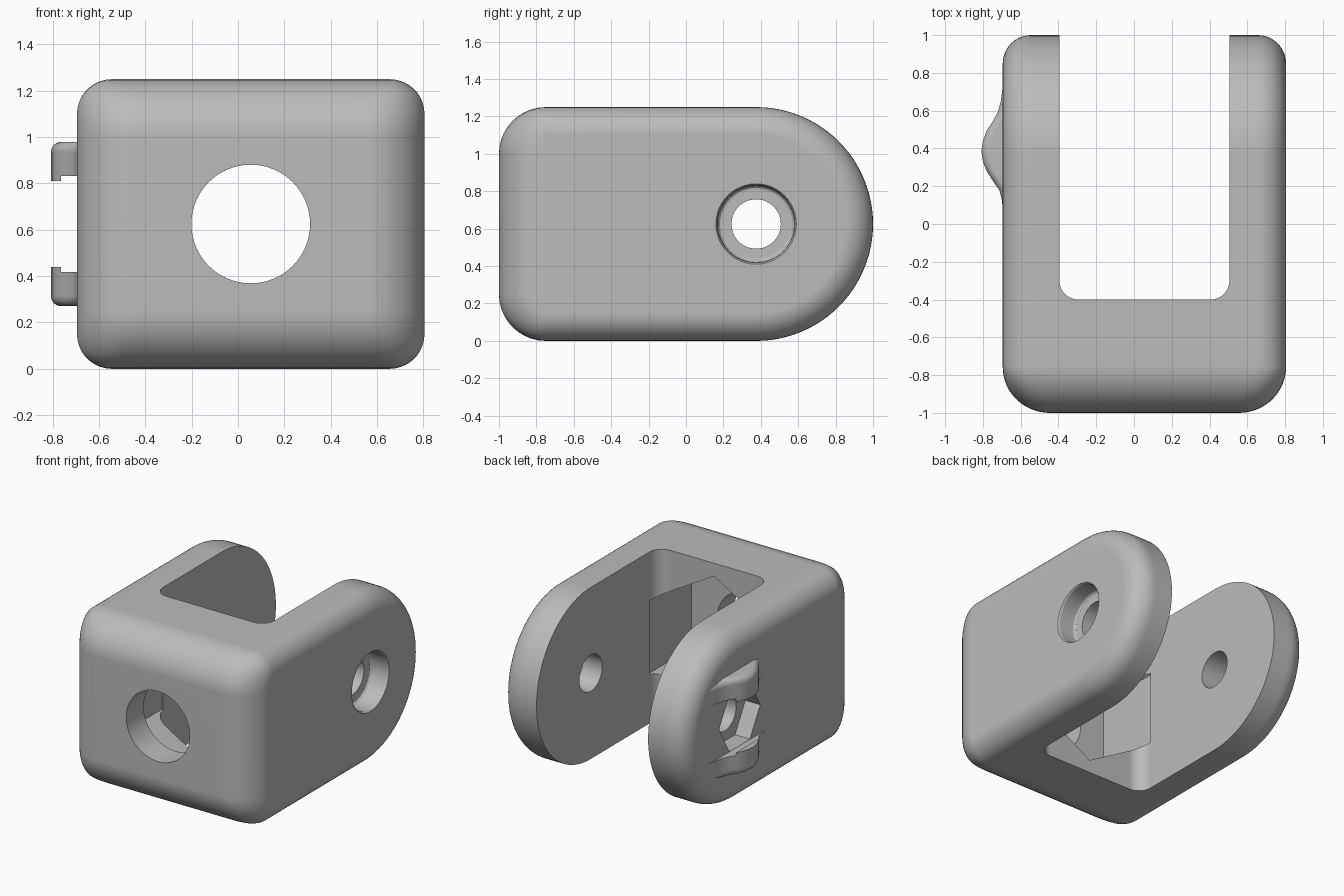
import bpy, bmesh, math

if "Cube" in bpy.data.objects:
    bpy.data.objects.remove(bpy.data.objects["Cube"])

MID_X, MID_Z = 0.055, 0.625
PIVOT_Y = 0.375
HALF_W = 0.75
SLOT = (-0.395, 0.505)

gray = bpy.data.materials.new("plain_gray")
gray.use_nodes = True
gray.diffuse_color = (0.5, 0.5, 0.5, 1)
gray.node_tree.nodes["Principled BSDF"].inputs["Base Color"].default_value = (0.5, 0.5, 0.5, 1)


def loft(name, rings):
    """Skin a list of equal-sized closed rings and cap both ends."""
    bm = bmesh.new()
    rows = [[bm.verts.new(p) for p in ring] for ring in rings]
    n = len(rows[0])
    for a, b in zip(rows, rows[1:]):
        for i in range(n):
            j = (i + 1) % n
            bm.faces.new((a[i], a[j], b[j], b[i]))
    bm.faces.new(rows[0])
    bm.faces.new(rows[-1])
    bmesh.ops.recalc_face_normals(bm, faces=bm.faces)
    mesh = bpy.data.meshes.new(name)
    bm.to_mesh(mesh)
    bm.free()
    mesh.materials.append(gray)
    obj = bpy.data.objects.new(name, mesh)
    bpy.context.collection.objects.link(obj)
    return obj


def prism(name, points, axis, lo, hi):
    """Extrude a 2D outline along the named axis."""
    place = {"x": lambda u, v, t: (t, u, v),
             "y": lambda u, v, t: (u, t, v),
             "z": lambda u, v, t: (u, v, t)}[axis]
    return loft(name, [[place(u, v, t) for u, v in points] for t in (lo, hi)])


def arc(cx, cy, rx, ry, start, end, steps):
    angles = [math.radians(start + (end - start) * i / steps) for i in range(steps + 1)]
    return [(cx + rx * math.cos(a), cy + ry * math.sin(a)) for a in angles]


def polygon(cx, cy, r, sides, turn=0):
    return arc(cx, cy, r, r, turn, turn + 360, sides)[:-1]


def box(u0, u1, v0, v1):
    return [(u0, v0), (u1, v0), (u1, v1), (u0, v1)]


def apply_modifiers(obj):
    bpy.context.view_layer.objects.active = obj
    for mod in list(obj.modifiers):
        bpy.ops.object.modifier_apply(modifier=mod.name)


def cut(obj, cutter):
    mod = obj.modifiers.new("cut", "BOOLEAN")
    mod.operation, mod.solver, mod.object = "DIFFERENCE", "EXACT", cutter
    apply_modifiers(obj)
    bpy.data.objects.remove(cutter)


def finish(obj):
    bpy.ops.object.select_all(action="DESELECT")
    obj.select_set(True)
    bpy.context.view_layer.objects.active = obj
    bpy.ops.object.shade_smooth_by_angle(angle=math.radians(30))
    mod = obj.modifiers.new("weighted_normals", "WEIGHTED_NORMAL")
    mod.keep_sharp = True


# Body: side outline lofted across x, with rounded outer edges
def body_ring(x):
    gap = HALF_W - abs(x - MID_X)

    def inset(r):
        k = max(0, min(1, 1 - gap / r))
        return r * (1 - math.sqrt(1 - k * k))
    a, b = inset(0.15), inset(0.25) * 0.97
    r = MID_Z - a
    outline = arc(PIVOT_Y, MID_Z, r, r, -90, 90, 48)
    outline += arc(-0.75, 1.0, 0.25 - b, 0.25 - a, 90, 180, 10)
    outline += arc(-0.75, 0.25, 0.25 - b, 0.25 - a, 180, 270, 10)
    return [(x, y, z) for y, z in outline]


steps = [HALF_W - 0.25 * (1 - math.sin(math.radians(t))) for t in range(0, 91, 6)]
offsets = [-s for s in reversed(steps)] + steps
body = loft("clevis_body", [body_ring(MID_X + s) for s in offsets])

# Slot between the arms, with rounded inner corners
slot = [(SLOT[1], 1.2), (SLOT[0], 1.2)]
slot += arc(SLOT[0] + 0.1, -0.3, 0.1, 0.1, 180, 270, 10)
slot += arc(SLOT[1] - 0.1, -0.3, 0.1, 0.1, 270, 360, 10)
cut(body, prism("slot_cutter", slot, "z", -0.2, 1.5))

# Front bore and the large hexagonal pocket behind it
cut(body, prism("bore_cutter", polygon(MID_X, MID_Z, 0.256, 64), "y", -1.2, -0.6))
cut(body, prism("hex_cutter", polygon(MID_X, MID_Z, 0.53, 6, 30), "y", -0.8, -0.3))

# Pivot hole through both arms
cut(body, prism("pivot_cutter", polygon(PIVOT_Y, MID_Z, 0.132, 48), "x", -1, 1))

# Round bolt head recess with a rounded floor edge and softened rim
recess = [(0.66, 0.18), (0.664, 0.194), (0.675, 0.204), (0.69, 0.207),
          (0.79, 0.207), (0.799, 0.21), (0.806, 0.216), (0.9, 0.216)]
cut(body, loft("recess_cutter", [[(x, y, z) for y, z in polygon(PIVOT_Y, MID_Z, r, 48)]
                                 for x, r in recess]))

# Hexagonal nut pocket in the other arm
cut(body, prism("nut_cutter", polygon(PIVOT_Y, MID_Z, 0.237, 6), "x", -0.9, -0.575))
finish(body)

# Nut clips: curved hump on the arm, one above and one below the pocket
hump = [(-0.68, 0.04), (-0.694, 0.07), (-0.70, 0.13), (-0.713, 0.18), (-0.745, 0.225),
        (-0.78, 0.28), (-0.80, 0.33), (-0.808, 0.385), (-0.80, 0.44), (-0.78, 0.495),
        (-0.75, 0.54), (-0.722, 0.59), (-0.705, 0.65), (-0.695, 0.73), (-0.68, 0.75)]


def hump_ring(z, sink):
    return [(min(x + sink, -0.68), y, z) for x, y in hump]


for name, side in (("upper_nut_clip", 1), ("lower_nut_clip", -1)):
    rings = [hump_ring(MID_Z + side * 0.185, 0)]
    for t in range(0, 91, 15):
        c = math.radians(t)
        rings.append(hump_ring(MID_Z + side * (0.31 + 0.045 * math.sin(c)),
                               0.045 * (1 - math.cos(c))))
    clip = loft(name, rings)
    # Undercut that leaves a thin retaining lip
    z0, z1 = sorted((MID_Z + side * 0.1, MID_Z + side * 0.207))
    cut(clip, prism("lip_cutter", box(-0.765, -0.6, -0.2, 1), "z", z0, z1))
    finish(clip)
